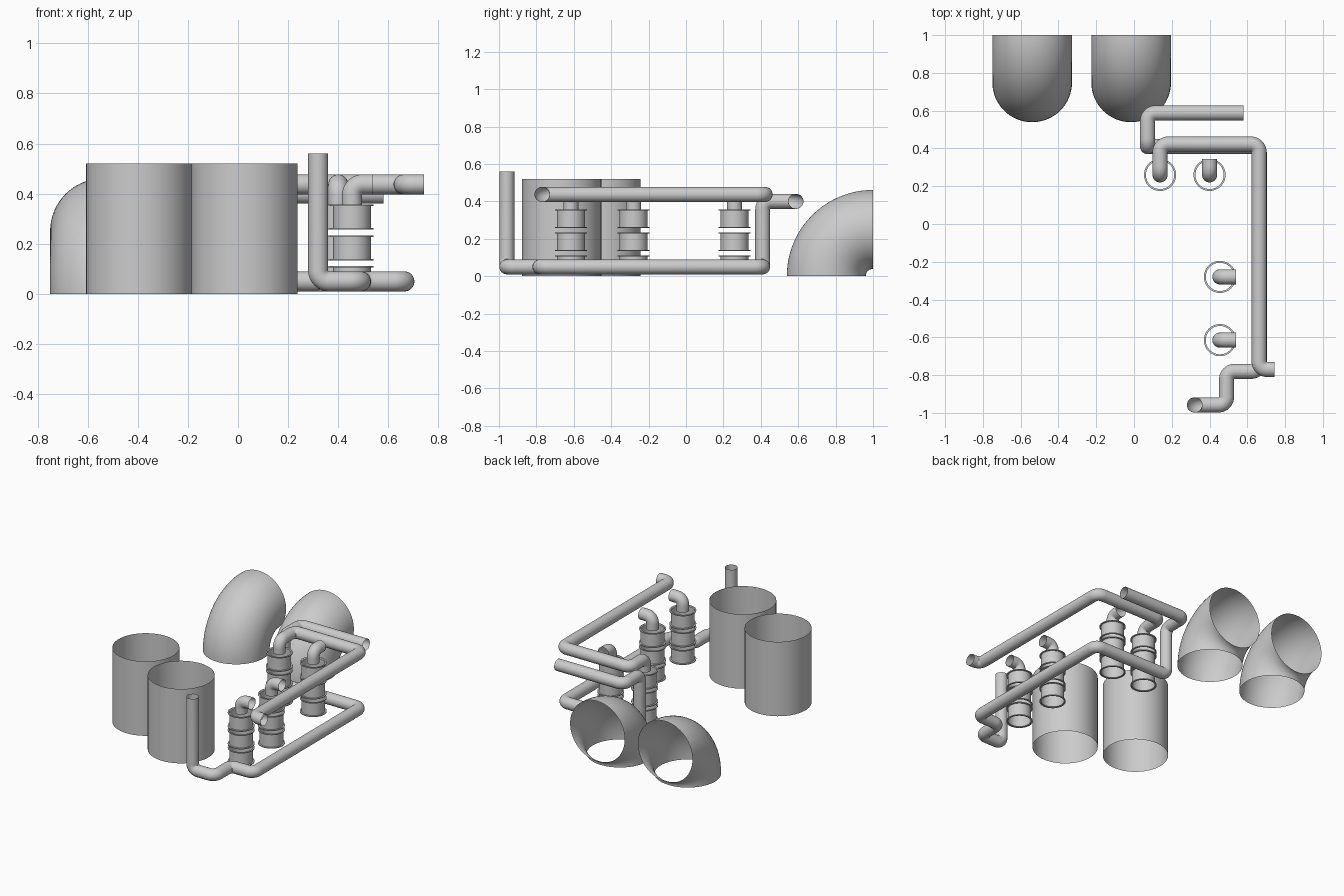
import bpy, math
from mathutils import Vector as V

if "Cube" in bpy.data.objects:
    bpy.data.objects.remove(bpy.data.objects["Cube"])


def make(name, rings):
    """Skin a list of vertex rings into an open, smooth-shaded shell."""
    n = len(rings[0])
    verts = [v for ring in rings for v in ring]
    faces = [(i * n + j, i * n + (j + 1) % n, (i + 1) * n + (j + 1) % n, (i + 1) * n + j)
             for i in range(len(rings) - 1) for j in range(n)]
    mesh = bpy.data.meshes.new(name)
    mesh.from_pydata(verts, [], faces)
    obj = bpy.data.objects.new(name, mesh)
    bpy.context.collection.objects.link(obj)
    bpy.ops.object.select_all(action='DESELECT')
    obj.select_set(True)
    bpy.context.view_layer.objects.active = obj
    bpy.ops.object.shade_smooth_by_angle(angle=math.radians(40))
    return obj


def pipe(name, pts, r=0.04, bend=0.043, sides=32, steps=10):
    """Open tube along right-angled points with rounded corners."""
    pts = [V(p) for p in pts]
    path = [(pts[0], (pts[1] - pts[0]).normalized())]
    for a, b, c in zip(pts, pts[1:], pts[2:]):
        d0, d1 = (b - a).normalized(), (c - b).normalized()
        centre = b - d0 * bend + d1 * bend
        for k in range(steps + 1):
            t = math.pi / 2 * k / steps
            s, co = math.sin(t), math.cos(t)
            path.append((centre + bend * (d0 * s - d1 * co), d0 * co + d1 * s))
    path.append((pts[-1], (pts[-1] - pts[-2]).normalized()))
    side = path[0][1].orthogonal().normalized()
    prev, rings = path[0][1], []
    for p, d in path:
        side = prev.rotation_difference(d) @ side
        side = (side - d * side.dot(d)).normalized()
        up, prev = d.cross(side), d
        # skip coincident rings where a bend begins at the end point
        if rings and (p - last).length < 1e-5:
            continue
        last = p
        rings.append([p + r * (side * math.cos(a) + up * math.sin(a))
                      for a in (2 * math.pi * j / sides for j in range(sides))])
    return make(name, rings)


def lathe(name, x, y, profile, sides=48):
    return make(name, [[(x + r * math.cos(2 * math.pi * j / sides),
                         y + r * math.sin(2 * math.pi * j / sides), z)
                        for j in range(sides)] for r, z in profile])


# Large open tanks
for i, (x, y) in enumerate([(-0.394, -0.455), (0.026, -0.665)]):
    lathe(f"tank_{i}", x, y, [(0.212, 0), (0.212, 0.52)], 64)

# Large quarter-turn ducts
for i, x in enumerate([-0.539, -0.015]):
    pipe(f"duct_elbow_{i}", [(x, 1 - 0.25, 0), (x, 1 - 0.25, 0.25), (x, 1, 0.25)],
         r=0.211, bend=0.25, sides=64, steps=24)

# Flanged drums, three stacked open sections each
drums = [(0.138, 0.26), (0.40, 0.26), (0.455, -0.28), (0.455, -0.615)]
B, F, T = 0.075, 0.085, 0.006
for i, (x, y) in enumerate(drums):
    for k in range(3):
        z0 = 0.011 + 0.123 * k
        z1 = z0 + 0.1
        lathe(f"drum_{i}_section_{k}", x, y,
              [(B, z0), (F, z0), (F, z0 + T), (B, z0 + T),
               (B, z1 - T), (F, z1 - T), (F, z1), (B, z1)])

# Short outlet elbows on three drums
for i, (dx, dy) in enumerate([(0, 0.084), (0.084, 0), (0.084, 0)], 1):
    x, y = drums[i]
    pipe(f"outlet_{i}", [(x, y, 0.355), (x, y, 0.437), (x + dx, y + dy, 0.437)])

# Upper pipe run, fed by the first drum
pipe("upper_pipe", [(0.138, 0.26, 0.355), (0.138, 0.26, 0.437), (0.138, 0.423, 0.437),
                    (0.662, 0.423, 0.437), (0.662, -0.77, 0.437), (0.743, -0.77, 0.437)])

# Lower pipe run with front stack and rear riser
pipe("lower_pipe", [(0.32, -0.958, 0.56), (0.32, -0.958, 0.05), (0.49, -0.958, 0.05),
                    (0.49, -0.78, 0.05), (0.664, -0.78, 0.05), (0.664, 0.41, 0.05),
                    (0.072, 0.41, 0.05), (0.072, 0.41, 0.4), (0.072, 0.588, 0.4),
                    (0.58, 0.588, 0.4)])
